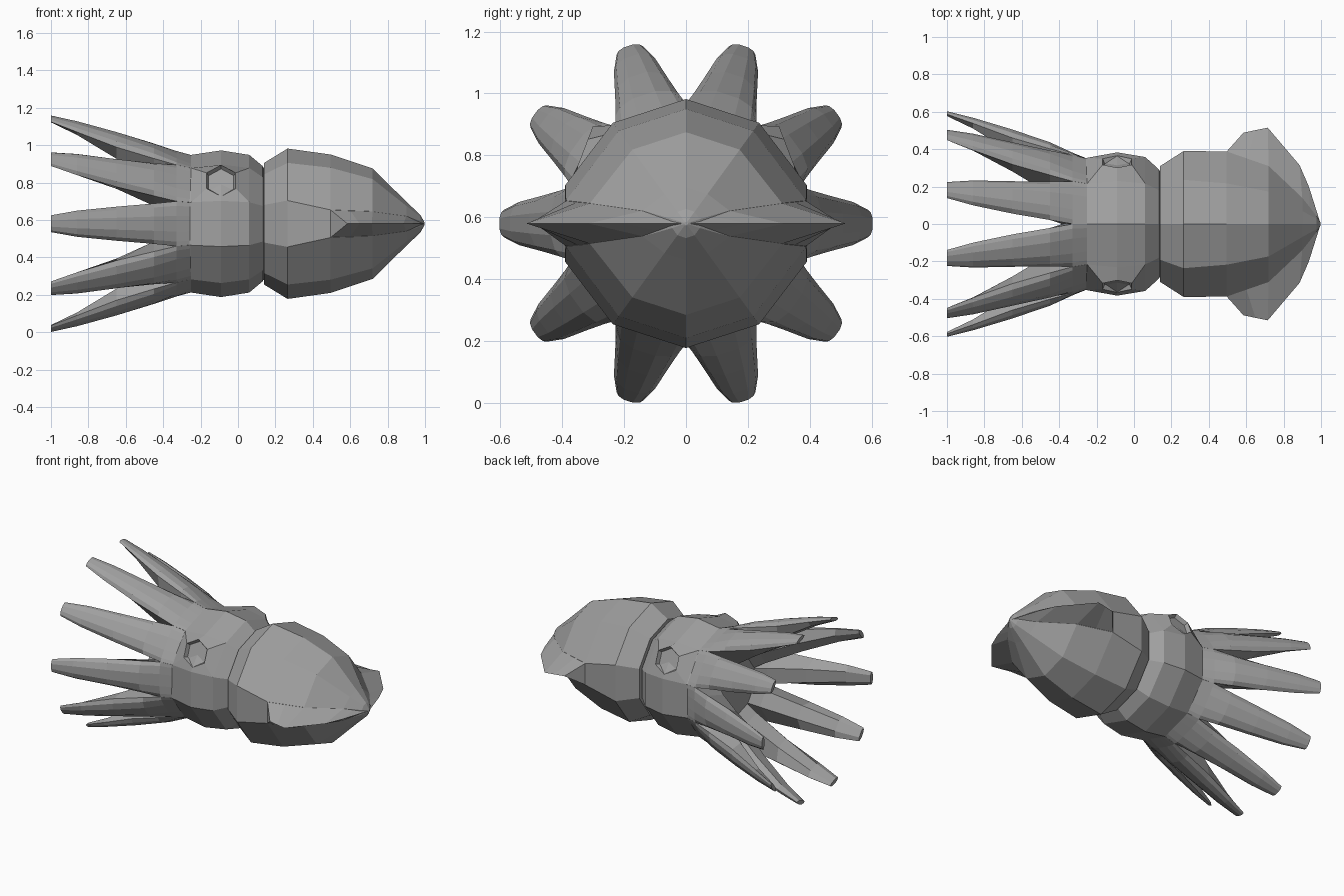
import bpy, bmesh, math
from mathutils import Vector

if "Cube" in bpy.data.objects:
    bpy.data.objects.remove(bpy.data.objects["Cube"])

CZ = 0.58  # height of the body axis
skin = bpy.data.materials.new("grey_skin")
skin.diffuse_color = (0.35, 0.35, 0.35, 1)
skin.use_nodes = True
skin.node_tree.nodes["Principled BSDF"].inputs["Base Color"].default_value = skin.diffuse_color


def finish(name, bm):
    bmesh.ops.remove_doubles(bm, verts=bm.verts, dist=0.0005)
    bmesh.ops.recalc_face_normals(bm, faces=bm.faces)
    me = bpy.data.meshes.new(name)
    bm.to_mesh(me)
    bm.free()
    me.materials.append(skin)
    ob = bpy.data.objects.new(name, me)
    bpy.context.collection.objects.link(ob)
    return ob


def loft(name, rings):
    """Skin a list of equal-length closed rings and cap both ends."""
    bm = bmesh.new()
    vr = [[bm.verts.new(p) for p in ring] for ring in rings]
    n = len(vr[0])
    for a, b in zip(vr, vr[1:]):
        for i in range(n):
            j = (i + 1) % n
            bm.faces.new((a[i], a[j], b[j], b[i]))
    bm.faces.new(vr[0])
    bm.faces.new(vr[-1])
    return finish(name, bm)


def decagon(x, r, side=None):
    """Ten-sided ring; side=(y, z) replaces the four flank corners."""
    pts = []
    for i in range(10):
        a = math.radians(18 + 36 * i)
        y, z = r * math.cos(a), r * math.sin(a)
        if side and i in (0, 4, 5, 9):
            y, z = math.copysign(side[0], y), math.copysign(side[1], z)
        pts.append((x, y, CZ + z))
    return pts


# mantle
loft("mantle", [
    decagon(0.137, 0.29), decagon(0.139, 0.325), decagon(0.265, 0.402, (0.39, 0.124)),
    decagon(0.495, 0.37, (0.388, 0.074)), decagon(0.72, 0.295, (0.31, 0.066)),
    decagon(0.90, 0.118, (0.14, 0.042)), decagon(0.975, 0.047),
    decagon(0.998, 0.006)])

# head
back = decagon(-0.25, 0.368, (0.354, 0.115))
middle = decagon(-0.09, 0.392, (0.383, 0.122))
front = decagon(0.06, 0.368, (0.358, 0.115))
loft("head", [
    decagon(0.14, 0.29), decagon(0.13, 0.31), front, middle, back,
    decagon(-0.33, 0.35), decagon(-0.39, 0.2)])

# fins: wedge from a thick root on the mantle to a knife edge
root = [(0.495, 0.387, 0.0735), (0.60, 0.350, 0.0695), (0.72, 0.309, 0.0655),
        (0.90, 0.138, 0.0415), (0.94, 0.083, 0.024), (0.97, 0.038, 0.011)]
edge = [(0.585, 0.488), (0.65, 0.502), (0.715, 0.515),
        (0.885, 0.315), (0.935, 0.2), (0.995, 0.01)]
for label, s in (("left", 1), ("right", -1)):
    loft(label + "_fin", [
        [(x, s * y, CZ + z), (ex, s * ey, CZ), (x, s * y, CZ - z)]
        for (x, y, z), (ex, ey) in zip(root, edge)])

# arms: (x, outer radius, half width, thickness, edge drop)
arm = [(-0.249, 0.349, 0.113, 0.16, 0.0), (-0.33, 0.382, 0.12, 0.25, 0.012),
       (-0.45, 0.437, 0.108, 0.20, 0.035), (-0.65, 0.505, 0.091, 0.125, 0.045),
       (-0.86, 0.568, 0.07, 0.058, 0.03), (-1.0, 0.603, 0.045, 0.026, 0.016)]
# cross-section as (width factor, edge-drop factor, thickness factor)
section = [(-1, 1, 0), (-0.8, 0.4, 0), (-0.35, 0, 0), (0.35, 0, 0),
           (0.8, 0.4, 0), (1, 1, 0), (0.5, 0, 1), (-0.5, 0, 1)]
for k in range(10):
    a = math.radians(36 * k)
    c, s = math.cos(a), math.sin(a)
    rings = []
    for x, r, w, t, drop in arm:
        ring = []
        for u, e, d in section:
            rad, tan = r - d * t - e * drop, u * w
            ring.append((x, rad * c - tan * s, CZ + rad * s + tan * c))
        rings.append(ring)
    loft("arm_%d" % (k + 1), rings)

# eyes: head skin rising to a hexagonal rim with a sunken face
tilt = math.radians(21)
for label, s in (("left", 1), ("right", -1)):
    flip = Vector((1, s, 1))
    normal = Vector((0, s * math.cos(tilt), math.sin(tilt)))
    up = Vector((0, -s * math.sin(tilt), math.cos(tilt)))
    centre = Vector((-0.09, s * 0.333, CZ + 0.23))
    skirt = [Vector(p) * flip for p in (middle[1], front[1], front[0],
                                        middle[0], back[0], back[1])]
    inside = [p.lerp(Vector((-0.09, 0, CZ)), 0.2) for p in skirt]
    rings = [inside, skirt]
    for r, depth in ((0.09, 0), (0.077, -0.025)):
        rings.append([centre + normal * depth
                      + Vector((1, 0, 0)) * r * math.sin(math.radians(60 * i))
                      + up * r * math.cos(math.radians(60 * i)) for i in range(6)])
    loft(label + "_eye", rings)
